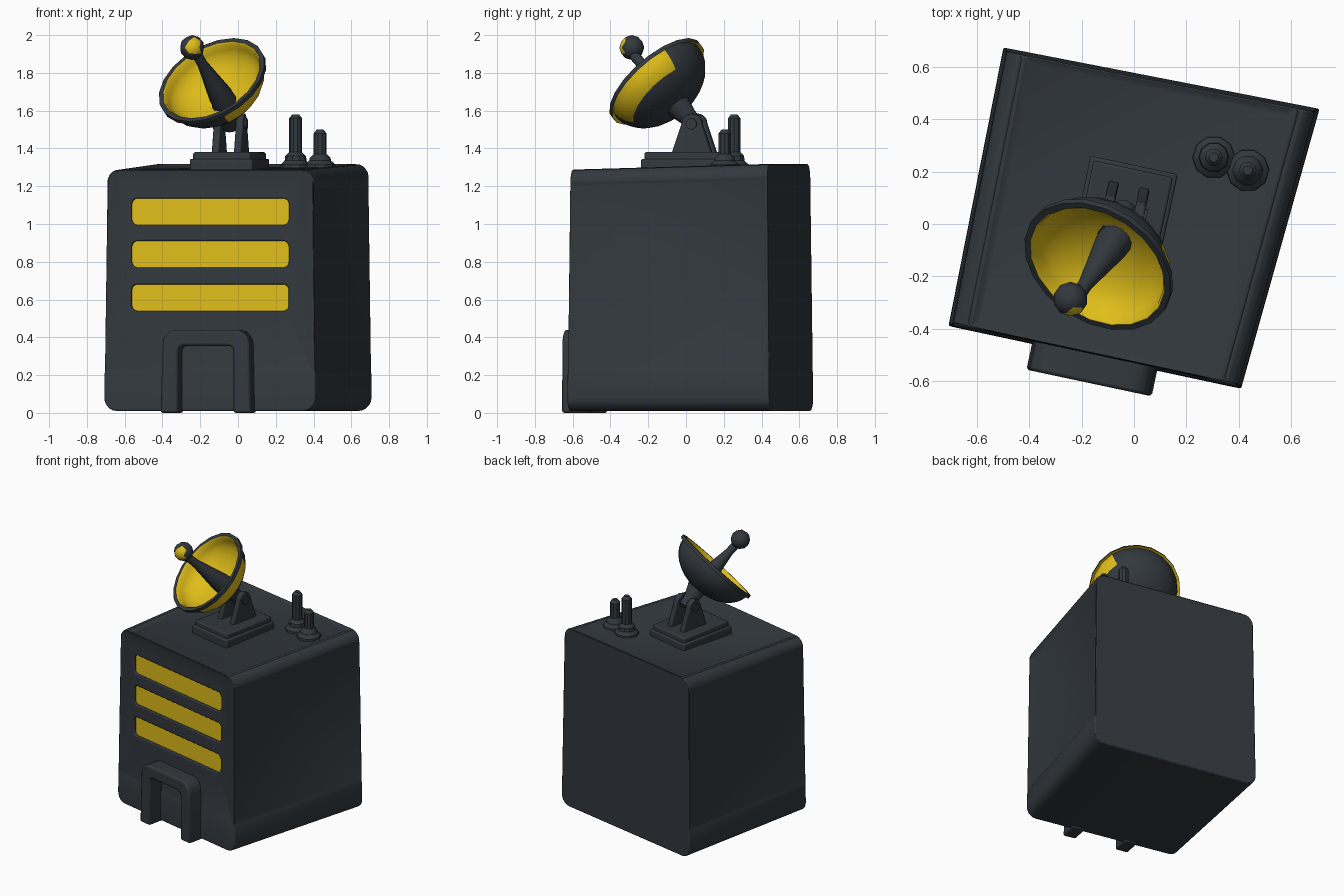
import bpy, bmesh, math
from mathutils import Matrix, Vector

if "Cube" in bpy.data.objects:
    bpy.data.objects.remove(bpy.data.objects["Cube"])


def material(name, rgb):
    m = bpy.data.materials.new(name)
    m.use_nodes = True
    m.diffuse_color = (*rgb, 1)
    m.node_tree.nodes["Principled BSDF"].inputs["Base Color"].default_value = (*rgb, 1)
    return m


DARK = material("dark slate", (0.032, 0.040, 0.048))
YELLOW = material("signal yellow", (0.74, 0.51, 0.01))
parts = []


def finish(name, bm, mats=(DARK,), bevel=0, rule=None):
    bmesh.ops.recalc_face_normals(bm, faces=bm.faces)
    if rule:
        for f in bm.faces:
            f.material_index = int(rule(f.calc_center_median(), f.normal))
    mesh = bpy.data.meshes.new(name)
    bm.to_mesh(mesh)
    bm.free()
    ob = bpy.data.objects.new(name, mesh)
    bpy.context.collection.objects.link(ob)
    for m in mats:
        mesh.materials.append(m)
    if bevel:
        mod = ob.modifiers.new("Bevel", "BEVEL")
        mod.width, mod.segments, mod.limit_method = bevel, 2, "ANGLE"
    parts.append(ob)
    return ob


def loft(bm, rings):
    """Skin a list of point rings and cap both ends."""
    vs = [[bm.verts.new(p) for p in ring] for ring in rings]
    n = len(vs[0])
    for a, b in zip(vs, vs[1:]):
        for i in range(n):
            j = (i + 1) % n
            bm.faces.new((a[i], a[j], b[j], b[i]))
    bm.faces.new(vs[0])
    bm.faces.new(vs[-1])


def arc(cx, cz, rx, rz, start, steps=5):
    """Quarter arc, counter-clockwise from a start angle in degrees."""
    angles = [math.radians(start + 90 * i / steps) for i in range(steps + 1)]
    return [(cx + rx * math.cos(a), cz + rz * math.sin(a)) for a in angles]


def rounded(w, z0, z1, rx, rz):
    return (arc(w - rx, z1 - rz, rx, rz, 0) + arc(rx - w, z1 - rz, rx, rz, 90)
            + arc(rx - w, z0 + rz, rx, rz, 180) + arc(w - rx, z0 + rz, rx, rz, 270))


def prism(name, outline, y0, y1, frame, mat=DARK, bevel=0):
    bm = bmesh.new()
    loft(bm, [[frame @ Vector((x, y, z)) for x, z in outline] for y in (y0, y1)])
    return finish(name, bm, (mat,), bevel)


def lathe(name, profile, origin, axis, sides, mats=(DARK,), rule=None):
    frame = Matrix.Translation(origin) @ Vector(axis).to_track_quat("Z", "Y").to_matrix().to_4x4()
    bm = bmesh.new()
    turn = [2 * math.pi * i / sides for i in range(sides)]
    loft(bm, [[frame @ Vector((r * math.cos(a), r * math.sin(a), h)) for a in turn]
              for r, h in profile])
    return finish(name, bm, mats, 0, rule)


def placed(x, y, z=0):
    return Matrix.Translation((x, y, z)) @ Matrix.Rotation(math.radians(-12), 4, "Z")


# Body: rounded profile swept across a slightly skewed, tapering plan
front_l, front_r = Vector((-0.71, -0.39)), Vector((0.41, -0.63))
back_l, back_r = Vector((-0.50, 0.675)), Vector((0.71, 0.44))


def body_point(u, v, t):
    s, d = (u + 1) / 2, (v + 1) / 2
    p = front_l.lerp(front_r, s).lerp(back_l.lerp(back_r, s), d) * (1 - 0.025 * t)
    return Vector((p.x, p.y, 0.01 + t * (1.295 + 0.015 * v)))


bm = bmesh.new()
loft(bm, [[body_point(u, v, t) for u, t in rounded(1, 0, 1, 0.12, 0.055)] for v in (-1, 1)])
bmesh.ops.recalc_face_normals(bm, faces=bm.faces)
bmesh.ops.bisect_plane(bm, geom=bm.verts[:] + bm.edges[:] + bm.faces[:],
                       plane_co=(0, 0, 0.21), plane_no=(0, 0, 1))
# Recessed roof, front and side panels above the plinth line
bm.normal_update()
roof = [f for f in bm.faces if f.normal.z > 0.98]
walls = [f for f in bm.faces if f.calc_center_median().z > 0.4 and f.calc_area() > 0.5
         and f.normal.z < 0.5 and f.normal.y < 0.5]
bmesh.ops.inset_individual(bm, faces=roof, thickness=0.035, depth=-0.012)
bmesh.ops.inset_individual(bm, faces=walls, thickness=0.02, depth=-0.006)
body = finish("body", bm, bevel=0.008)

# Three recessed front windows
front = placed(-0.15, -0.505)
for i, z in enumerate((0.61, 0.84, 1.065)):
    slot = rounded(0.425, z - 0.07, z + 0.07, 0.03, 0.03)
    cutter = prism("window_cutter", slot, -0.1, 0.035, front)
    cutter.hide_render = True
    mod = body.modifiers.new("Window", "BOOLEAN")
    mod.operation, mod.solver, mod.object = "DIFFERENCE", "EXACT", cutter
    bpy.context.view_layer.objects.active = body
    bpy.ops.object.modifier_apply(modifier=mod.name)
    parts.remove(cutter)
    bpy.data.objects.remove(cutter)
    prism("window_%d" % (i + 1), slot, 0.026, 0.034, front, YELLOW)

# Doorway arch
arch = ([(0.245, 0)] + arc(0.16, 0.36, 0.075, 0.08, 0) + arc(-0.16, 0.36, 0.075, 0.08, 90)
        + [(-0.245, 0), (-0.15, 0)] + arc(-0.12, 0.325, 0.03, 0.03, 90)[::-1]
        + arc(0.12, 0.325, 0.03, 0.03, 0)[::-1] + [(0.15, 0)])
prism("door_frame", arch, -0.105, 0.04, front, bevel=0.012)

# Dish pedestal: two stacked plates
plinth = placed(-0.045, 0.01)
for name, w, d, z0, z1 in (("pedestal_base", 0.17, 0.22, 1.27, 1.345),
                           ("pedestal_top", 0.155, 0.205, 1.33, 1.38)):
    box = [(w, z0), (w, z1), (-w, z1), (-w, z0)]
    prism(name, box, -d, d, plinth, bevel=0.01)

# Yoke cheeks and pivot pin
yoke = placed(-0.04, 0.045)
cheek = [(0.11, 1.37)] + arc(0, 1.53, 0.055, 0.055, 0) + arc(0, 1.53, 0.055, 0.055, 90) + [(-0.11, 1.37)]
for side in (-1, 1):
    frame = yoke @ Matrix.Translation((side * 0.06, 0, 0)) @ Matrix.Rotation(math.pi / 2, 4, "Z")
    prism("yoke_left" if side > 0 else "yoke_right", cheek, -0.02, 0.02, frame, bevel=0.008)
pivot = yoke @ Vector((0, 0, 1.53))
lathe("pivot_pin", [(0.03, -0.09), (0.03, 0.09)], pivot, yoke.to_3x3() @ Vector((1, 0, 0)), 12)

# Dish bowl: dark shell, yellow inside and on one outer flank
hub = Vector((-0.135, -0.155, 1.755))
aim = Vector((-0.40, -0.60, 0.69)).normalized()


def bowl(radius, depth, steps=8):
    angles = [math.pi / 2 * i / steps for i in range(steps + 1)]
    return [(max(radius * math.sin(a), 0.004), -depth * math.cos(a)) for a in angles]


def dish_colour(c, n):
    off = c - hub
    if off.dot(n) < -0.04:
        return True
    flank = off.dot(Vector((0.86, -0.5, 0))) > 0.15
    return flank and -0.12 < off.dot(aim) < -0.015


shell = bowl(0.288, 0.2) + [(0.306, -0.012), (0.306, 0.012), (0.282, 0.012)] + bowl(0.272, 0.165)[::-1]
lathe("dish", shell, hub, aim, 20, (DARK, YELLOW), dish_colour)

# Neck joining dish to yoke
back = hub - aim * 0.17
lathe("dish_neck", [(0.045, -0.02), (0.05, 0.05), (0.075, (back - pivot).length)],
      pivot, back - pivot, 12)

# Feed horn and ball with a yellow front lens
lathe("feed_horn", [(0.068, -0.17), (0.066, -0.11), (0.045, 0.02), (0.028, 0.13), (0.028, 0.24)],
      hub, aim, 12)
bm = bmesh.new()
bmesh.ops.create_icosphere(bm, subdivisions=2, radius=0.066,
                           matrix=Matrix.Translation((-0.243, -0.287, 1.934)))
finish("feed_ball", bm, (DARK, YELLOW), 0, lambda c, n: n.dot(Vector((0.15, -0.97, 0.15))) > 0.76)

# Roof antennas
for name, x, y, top in (("tall_antenna", 0.305, 0.255, 1.58), ("short_antenna", 0.435, 0.205, 1.50)):
    knob = top - 0.2 if top > 1.55 else top - 0.13
    lathe(name, [(0.085, 1.27), (0.08, 1.315), (0.058, 1.335), (0.055, knob - 0.02), (0.034, knob),
                 (0.034, top - 0.02), (0.018, top)], (x, y, 0), (0, 0, 1), 10)

# Smooth shading with sharp edges kept
bpy.ops.object.select_all(action="DESELECT")
for ob in parts:
    ob.select_set(True)
bpy.context.view_layer.objects.active = body
bpy.ops.object.shade_smooth_by_angle(angle=math.radians(35))
